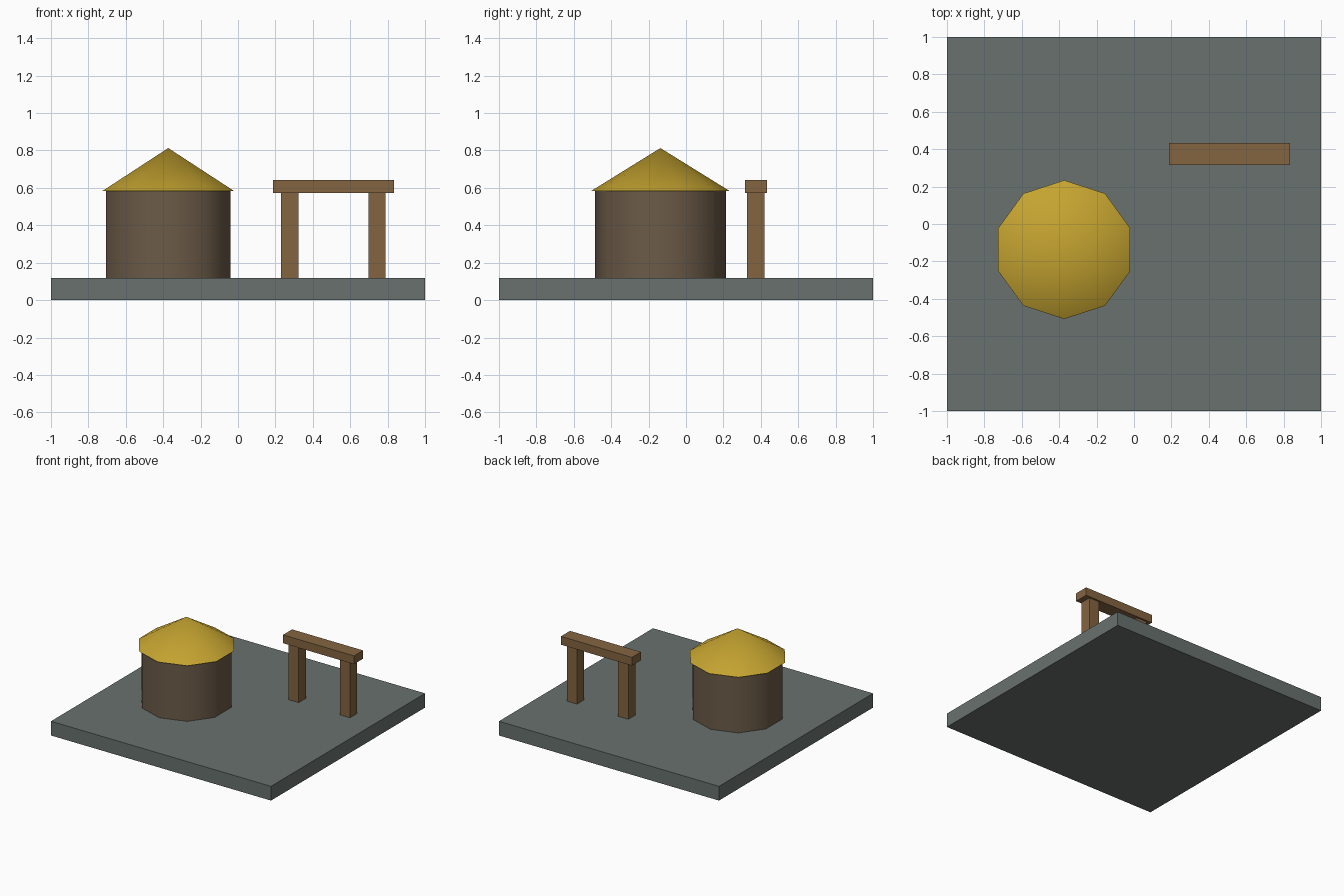
import bpy
import math

if "Cube" in bpy.data.objects:
    bpy.data.objects.remove(bpy.data.objects["Cube"])


def material(name, rgb):
    m = bpy.data.materials.new(name)
    m.diffuse_color = (*rgb, 1)
    m.use_nodes = True
    m.node_tree.nodes["Principled BSDF"].inputs["Base Color"].default_value = m.diffuse_color
    return m


def box(name, x, y, z, mat):
    """Box spanning the given (min, max) ranges."""
    spans = (x, y, z)
    bpy.ops.mesh.primitive_cube_add(size=1, location=[(a + b) / 2 for a, b in spans])
    ob = bpy.context.object
    ob.name = name
    ob.scale = [b - a for a, b in spans]
    bpy.ops.object.transform_apply(location=False, rotation=False, scale=True)
    ob.data.materials.append(mat)
    return ob


def round_part(name, r_bottom, r_top, z0, z1, mat):
    """Ten-sided cylinder or cone on the hut axis, corners on the y axis."""
    bpy.ops.mesh.primitive_cone_add(vertices=10, radius1=r_bottom, radius2=r_top,
                                    depth=z1 - z0, location=(-0.373, -0.137, (z0 + z1) / 2))
    ob = bpy.context.object
    ob.name = name
    bpy.ops.object.shade_smooth_by_angle(angle=math.radians(40))
    ob.data.materials.append(mat)
    return ob


stone = material("stone", (0.14, 0.165, 0.155))
mud = material("mud", (0.15, 0.105, 0.065))
straw = material("straw", (0.56, 0.37, 0.03))
wood = material("wood", (0.23, 0.13, 0.053))

# Ground slab
box("ground_slab", (-1, 1), (-1, 1), (0, 0.117), stone)

# Round hut
round_part("hut_wall", 0.35, 0.35, 0.117, 0.585, mud)
round_part("hut_roof", 0.371, 0, 0.583, 0.813, straw)

# Gate: two posts and a lintel
for name, x in (("left_post", 0.277), ("right_post", 0.743)):
    box(name, (x - 0.046, x + 0.046), (0.327, 0.419), (0.117, 0.574), wood)
box("lintel", (0.188, 0.834), (0.315, 0.433), (0.574, 0.642), wood)
